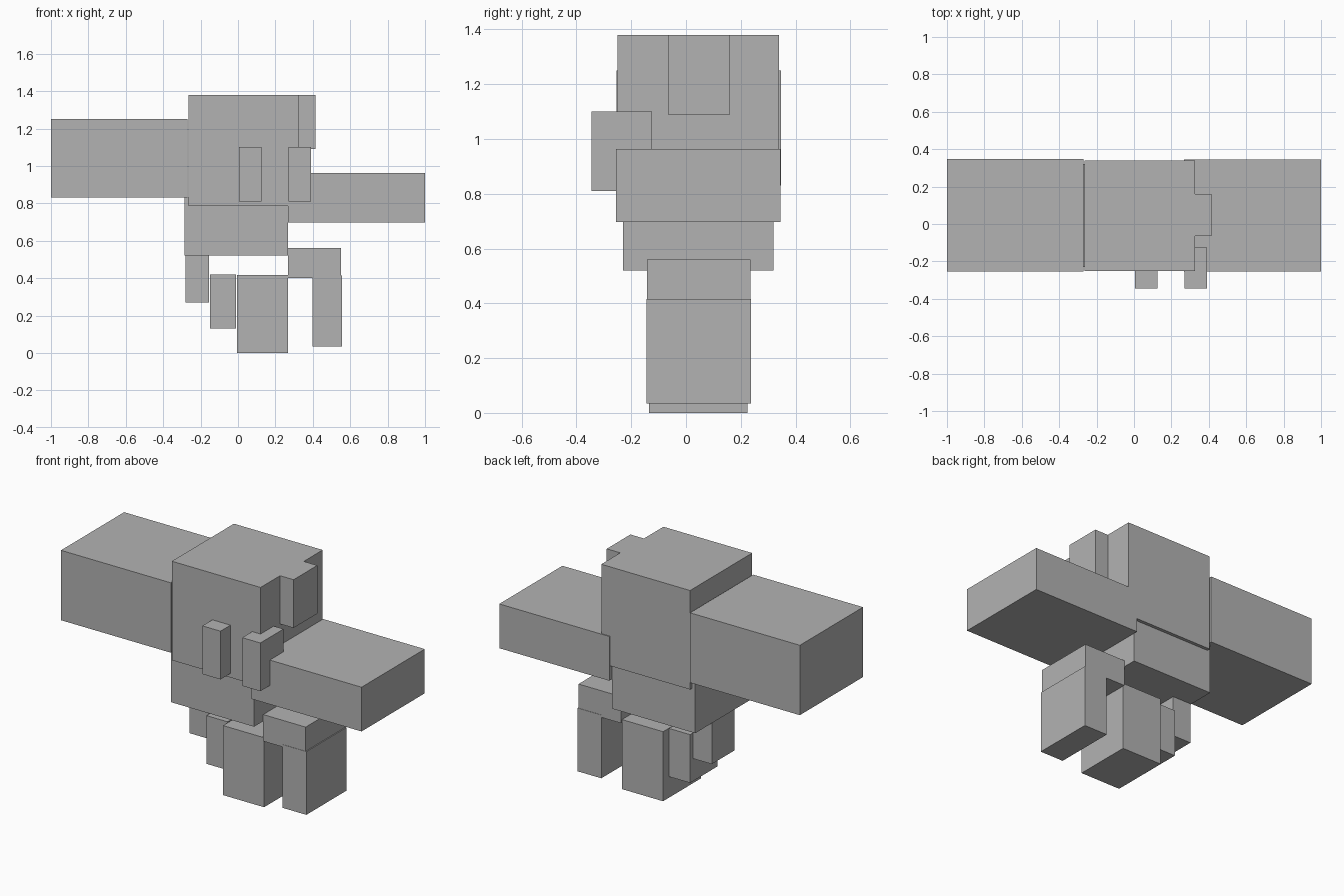
import bpy
import bmesh
from mathutils import Vector

cube = bpy.data.objects.get("Cube")
if cube:
    bpy.data.objects.remove(cube, do_unlink=True)

# Single plain colour
grey = bpy.data.materials.new("plain grey")
grey.use_nodes = True
grey.diffuse_color = (0.45, 0.45, 0.45, 1)
bsdf = next(n for n in grey.node_tree.nodes if n.type == 'BSDF_PRINCIPLED')
bsdf.inputs["Base Color"].default_value = grey.diffuse_color


def block(name, x, y, z):
    """Flat-shaded box spanning the given (min, max) ranges."""
    low, high = (Vector(corner) for corner in zip(x, y, z))
    mesh = bpy.data.meshes.new(name)
    bm = bmesh.new()
    bmesh.ops.create_cube(bm, size=1)
    bmesh.ops.scale(bm, vec=high - low, verts=bm.verts)
    bmesh.ops.translate(bm, vec=(low + high) / 2, verts=bm.verts)
    bm.to_mesh(mesh)
    bm.free()
    mesh.materials.append(grey)
    obj = bpy.data.objects.new(name, mesh)
    bpy.context.collection.objects.link(obj)
    return obj


# Head with a side block and two front prongs
block("head", (-0.265, 0.325), (-0.25, 0.34), (0.785, 1.38))
block("head_side_block", (0.325, 0.415), (-0.065, 0.16), (1.09, 1.38))
for name, x in (("right_prong", (0.005, 0.125)), ("left_prong", (0.27, 0.39))):
    block(name, x, (-0.345, -0.125), (0.81, 1.10))

# Torso and uneven outstretched arms
block("torso", (-0.285, 0.268), (-0.23, 0.32), (0.52, 0.83))
block("right_arm", (-1, -0.27), (-0.253, 0.347), (0.83, 1.25))
block("left_arm", (0.268, 1), (-0.255, 0.345), (0.697, 0.963))

# Stepped legs, from the right side to the middle
block("right_outer_leg", (-0.28, -0.155), (-0.06, 0.155), (0.27, 0.52))
block("right_inner_leg", (-0.15, -0.01), (-0.085, 0.175), (0.13, 0.42))
block("middle_leg", (-0.005, 0.268), (-0.135, 0.225), (0, 0.418))

# Left leg hanging from a hip block
block("left_hip", (0.268, 0.55), (-0.143, 0.235), (0.40, 0.56))
block("left_leg", (0.397, 0.556), (-0.145, 0.237), (0.035, 0.415))
